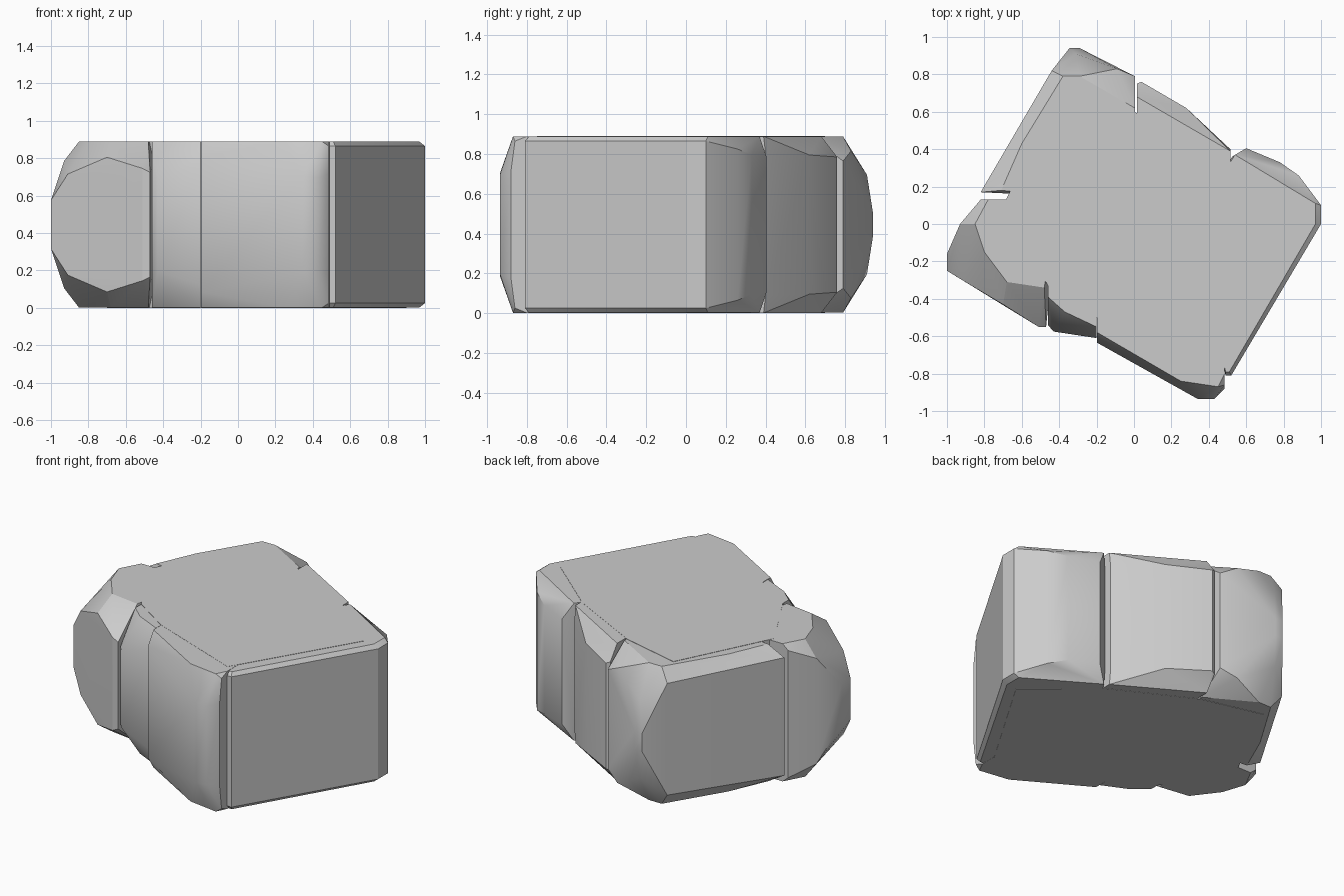
import bpy
import bmesh
from math import radians

default_cube = bpy.data.objects.get("Cube")
if default_cube:
    bpy.data.objects.remove(default_cube, do_unlink=True)

HALF = 0.445  # half of the block height

stone = bpy.data.materials.new("grey stone")
stone.use_nodes = True
colour = (0.6, 0.6, 0.6, 1.0)
stone.diffuse_color = colour
stone.node_tree.nodes["Principled BSDF"].inputs["Base Color"].default_value = colour


def chunk(name, flat_outline, bulge, trim=0.0):
    """Convex piece of stone, symmetrical above and below its middle.

    flat_outline: (x, y) corners of the flat top and bottom
    bulge: (x, y, half height) corners of the rounded outer side
    trim: tiny lowering of the flats, so overlapping pieces do not coincide
    """
    corners = [(x, y, HALF - trim) for x, y in flat_outline] + list(bulge)
    bm = bmesh.new()
    for x, y, half_height in corners:
        for side in (-1, 1):
            bm.verts.new((x, y, HALF + side * half_height))
    result = bmesh.ops.convex_hull(bm, input=bm.verts[:])
    unused = {v for v in result["geom_interior"] + result["geom_unused"]
              if isinstance(v, bmesh.types.BMVert)}
    bmesh.ops.delete(bm, geom=list(unused), context="VERTS")
    bmesh.ops.dissolve_limit(bm, angle_limit=radians(1),
                             verts=bm.verts[:], edges=bm.edges[:])
    bmesh.ops.recalc_face_normals(bm, faces=bm.faces[:])
    mesh = bpy.data.meshes.new(name)
    bm.to_mesh(mesh)
    bm.free()
    mesh.materials.append(stone)
    piece = bpy.data.objects.new(name, mesh)
    bpy.context.collection.objects.link(piece)
    bpy.ops.object.select_all(action="DESELECT")
    piece.select_set(True)
    bpy.context.view_layer.objects.active = piece
    bpy.ops.object.shade_smooth_by_angle(angle=radians(28))
    return piece


# Hidden middle that joins the outer pieces
chunk("core",
      [(-.7, .1), (-.46, -.33), (-.2, -.5), (.45, -.75), (.9, 0),
       (.5, .34), (0, .6), (-.4, .7)], [])

# Left end, with a many-sided flat front
chunk("left_chunk",
      [(-.85, 0), (-.78, .13), (-.8, -.15), (-.68, -.31), (-.48, -.34), (-.4, .13)],
      [(-1, -.25, .13), (-.91, -.305, .27), (-.7, -.43, .36), (-.47, -.55, .28),
       (-.51, -.55, .3), (-1, -.16, .13), (-.93, 0, .34), (-.82, .13, .41)], .001)

# Front, between the two cracks
chunk("front_middle_chunk",
      [(-.46, -.39), (-.37, -.47), (-.2, -.55), (-.2, -.1), (-.46, -.1)],
      [(-.46, -.54, .25), (-.43, -.575, .25), (-.2, -.61, .32)], .002)

# Front corner
chunk("front_corner_chunk",
      [(-.197, -.58), (.25, -.84), (.45, -.87), (.485, -.8), (.485, 0), (-.197, -.3)],
      [(-.197, -.635, .36), (.34, -.935, .26), (.43, -.935, .25),
       (.485, -.88, .27), (.485, -.86, .42)], .001)

# Right end, nearly square-edged
chunk("right_chunk",
      [(.49, -.79), (.51, -.79), (.97, 0), (.97, .11), (.54, .37), (.52, .2), (.3, 0)],
      [(.49, -.81, .42), (.52, -.81, .42), (1, 0, .42), (1, .1, .42),
       (.88, .26, .38), (.78, .33, .35), (.6, .405, .34), (.525, .36, .36)], .002)

# Back, between the two cracks
chunk("back_middle_chunk",
      [(.015, .68), (.17, .58), (.515, .39), (.515, .1), (.015, .3)],
      [(.015, .75, .35), (.04, .76, .34), (.28, .62, .35), (.515, .4, .36)], .001)

# Back corner, the roundest piece
chunk("back_corner_chunk",
      [(-.71, .18), (-.6, .43), (-.38, .79), (-.29, .79), (.005, .62),
       (.005, .38), (-.4, .15)],
      [(-.82, .17, .38), (-.44, .82, .36), (-.345, .94, .06), (-.29, .94, .06),
       (-.31, .91, .25), (-.09, .83, .37), (.005, .79, .32)], .002)
